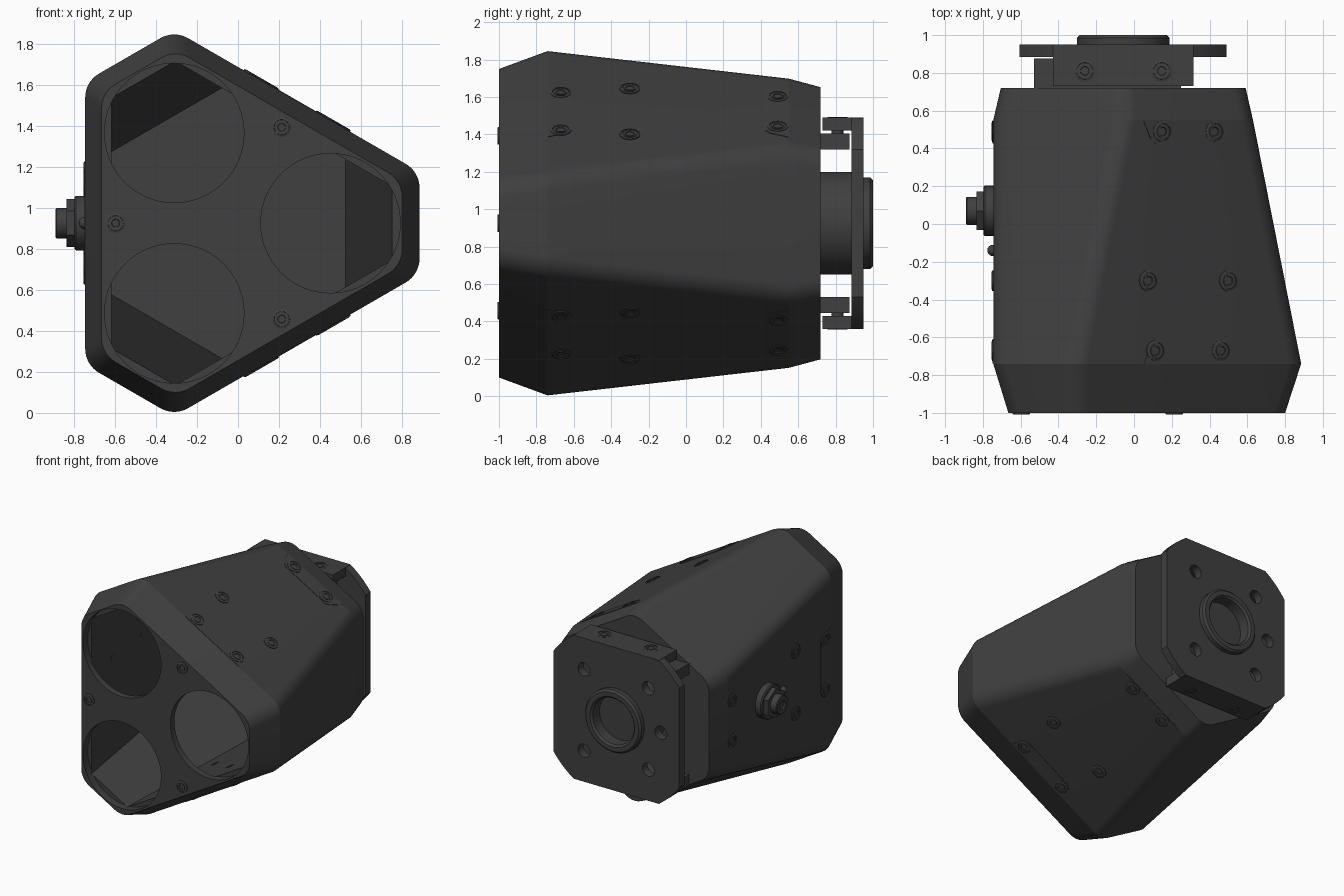
import bpy, bmesh
from math import sin, cos, pi, radians, hypot, atan2
from mathutils import Matrix, Vector

if "Cube" in bpy.data.objects:
    bpy.data.objects.remove(bpy.data.objects["Cube"])

CX, CZ = -0.057, 0.925          # axis of the housing
mat = bpy.data.materials.new("dark_metal")
mat.diffuse_color = (0.05, 0.05, 0.05, 1)
mat.use_nodes = True
mat.node_tree.nodes["Principled BSDF"].inputs["Base Color"].default_value = mat.diffuse_color


def finish(name, bm, angle=30):
    bmesh.ops.recalc_face_normals(bm, faces=bm.faces)
    me = bpy.data.meshes.new(name)
    bm.to_mesh(me)
    bm.free()
    ob = bpy.data.objects.new(name, me)
    bpy.context.collection.objects.link(ob)
    me.materials.append(mat)
    smooth(ob, angle)
    return ob


def smooth(ob, angle):
    bpy.ops.object.select_all(action='DESELECT')
    ob.select_set(True)
    bpy.context.view_layer.objects.active = ob
    bpy.ops.object.shade_smooth_by_angle(angle=radians(angle))


def loft(name, rings, angle=30):
    """Skin closed rings of equal length and cap both ends."""
    bm = bmesh.new()
    vs = [[bm.verts.new(p) for p in r] for r in rings]
    n = len(vs[0])
    for a, b in zip(vs, vs[1:]):
        for i in range(n):
            bm.faces.new((a[i], a[(i + 1) % n], b[(i + 1) % n], b[i]))
    bm.faces.new(vs[0])
    bm.faces.new(vs[-1])
    return finish(name, bm, angle)


def lathe(name, profile, m, seg=32):
    """Rings of (radius, height) about local z, placed by matrix m."""
    return loft(name, [[m @ Vector((r * cos(2 * pi * i / seg), r * sin(2 * pi * i / seg), h))
                        for i in range(seg)] for r, h in profile])


def prism(name, pts, y0, y1):
    return loft(name, [[(x, y, z) for x, z in pts] for y in (y0, y1)])


def frame(pos, n):
    """Matrix at pos whose z axis is n and whose y axis is world y (or z if n is along y)."""
    n = Vector(n)
    up = Vector((0, 1, 0)) if abs(n.y) < 0.5 else Vector((0, 0, 1))
    m = Matrix((up.cross(n), up, n)).transposed().to_4x4()
    m.translation = Vector(pos)
    return m


def cut(ob, cutters, angle):
    bpy.context.view_layer.objects.active = ob
    for c in cutters:
        c.hide_render = True
        mod = ob.modifiers.new("cut", 'BOOLEAN')
        mod.operation, mod.solver, mod.object = 'DIFFERENCE', 'EXACT', c
        bpy.ops.object.modifier_apply(modifier=mod.name)
        bpy.data.objects.remove(c)
    smooth(ob, angle)


def hexring(y, chop, side, r=0.0, n=0):
    """Triangle with cut-off, rounded corners; chop and side are distances from the axis."""
    pts = []
    for k in range(6):
        a, b = radians(60 * k), radians(60 * k + 60)
        d1, d2 = (chop, side) if k % 2 == 0 else (side, chop)
        d1, d2 = d1 - r, d2 - r
        x = (d1 * sin(b) - d2 * sin(a)) / sin(b - a)
        z = (d2 * cos(a) - d1 * cos(b)) / sin(b - a)
        for i in range(n + 1):
            t = a + (b - a) * i / max(n, 1)
            pts.append((CX + x + r * cos(t), y, CZ + z + r * sin(t)))
    return pts


# Hollow housing
R = 0.135
housing = loft("housing", [hexring(-1.0, 0.857, 0.608, R, 8), hexring(-0.74, 0.942, 0.688, R, 8),
                           hexring(0.55, 0.687, 0.688, R, 8), hexring(0.72, 0.648, 0.648, R, 8)])
cavity = loft("cavity_cutter", [hexring(-0.95, 0.81, 0.56), hexring(0.62, 0.582, 0.56)])
holes = [lathe("hole_cutter", [(0.34, -0.06), (0.34, 0.05)],
               frame((CX + 0.508 * cos(a), -1, CZ + 0.508 * sin(a)), (0, -1, 0)), 64)
         for a in (0, 2 * pi / 3, -2 * pi / 3)]
cut(housing, [cavity] + holes, 10)


# Screws: head with a socket and a shank
def screw(name, m, r=0.055, shank=0.13):
    lathe(name, [(r * .55, -shank), (r * .55, -0.01), (r, -0.01), (r, 0.006), (r * .8, 0.009),
                 (r * .78, 0.005), (r * .6, 0.005), (r * .6, 0.009), (r * .42, 0.009),
                 (r * .38, 0.004)], m, 24)


for a in (60, 180, 300):
    t = radians(a)
    n = (cos(t), 0, sin(t))
    m = frame((CX + 0.688 * n[0], 0, CZ + 0.688 * n[2]), n)
    # Wall screws
    for y, u in ((0.49, 0.16), (-0.30, 0.245), (-0.67, 0.20)):
        for s in (-1, 1):
            screw("wall_screw", m @ Matrix.Translation((s * u, y, 0)))
    # Thin tabs under the end screws
    for ya, wa, yb, wb in ((0.549, 0.275, 0.425, 0.22), (-0.738, 0.27, -0.61, 0.22)):
        ym = yb + (ya - yb) * 0.2
        tab = [(-wa, ya), (wa, ya), (wb + .01, ym), (wb - .02, yb), (-wb + .02, yb), (-wb - .01, ym)]
        loft("wall_tab", [[m @ Vector((x, y, h)) for x, y in tab] for h in (-0.02, 0.003)])
    # Front plate screws
    screw("front_screw", frame((CX + 0.54 * n[0], -1, CZ + 0.54 * n[2]), (0, -1, 0)), 0.047, 0.05)

# Rear mounting plate: disc cut square, with holes
HX, HZ, RP = 0.548, 0.565, 0.675
pts = []
for sx, sz in ((1, 1), (-1, 1), (-1, -1), (1, -1)):
    a0, a1 = atan2((RP**2 - HX**2)**.5, HX), atan2(HZ, (RP**2 - HZ**2)**.5)
    arc = [a0 + (a1 - a0) * i / 5 for i in range(6)]
    for t in (arc if sx * sz > 0 else arc[::-1]):
        pts.append((CX + sx * RP * cos(t), CZ + sz * RP * sin(t)))
plate = prism("mount_plate", pts, 0.885, 0.95)
spots = [(sx * .28, sz * .32, .052) for sx in (-1, 1) for sz in (-1, 1)] + [(-.39, 0, .052), (0, 0, .21)]
cut(plate, [lathe("plate_hole_cutter", [(r, -0.1), (r, 0.1)], frame((CX + x, 0.92, CZ + z), (0, 1, 0)))
            for x, z, r in spots], 20)

# Hub and raised ring with bore
lathe("hub", [(0.275, 0.70), (0.275, 0.886), (0.245, 0.886), (0.245, 0.985), (0.23, 1.0),
              (0.195, 1.0), (0.18, 0.985), (0.18, 0.90)], frame((CX, 0, CZ), (0, 1, 0)), 48)


def box(name, x0, x1, y0, y1, z0, z1):
    prism(name, [(x0, z0), (x1, z0), (x1, z1), (x0, z1)], y0, y1)


# Flanges on the plate and the blocks they fasten to, above and below
for s in (-1, 1):
    box("plate_flange", -0.43, 0.315, 0.73, 0.95, CZ + s * 0.495, CZ + s * 0.565)
    box("flange_block", -0.53, 0.25, 0.71, 0.875, CZ + s * 0.395, CZ + s * 0.48)
    for dx in (-0.204, 0.204):
        screw("flange_screw", frame((CX + dx, 0.81, CZ + s * 0.56), (0, 0, s)), 0.056, 0.1)

# Connector on the left side: washer, hex nut, stem, pin
m = frame((-0.745, 0.07, CZ), (-1, 0, 0))
lathe("connector_washer", [(0.133, -0.02), (0.133, 0.045), (0.125, 0.053)], m)
lathe("connector_nut", [(0.117, 0.03), (0.117, 0.09)], m, 6)
lathe("connector_stem", [(0.074, 0.08), (0.074, 0.14), (0.068, 0.145), (0.035, 0.145), (0.03, 0.135)], m, 24)
bm = bmesh.new()
bmesh.ops.create_uvsphere(bm, u_segments=16, v_segments=10, radius=0.03,
                          matrix=Matrix.Translation((-0.747, -0.14, CZ)))
finish("connector_pin", bm)
